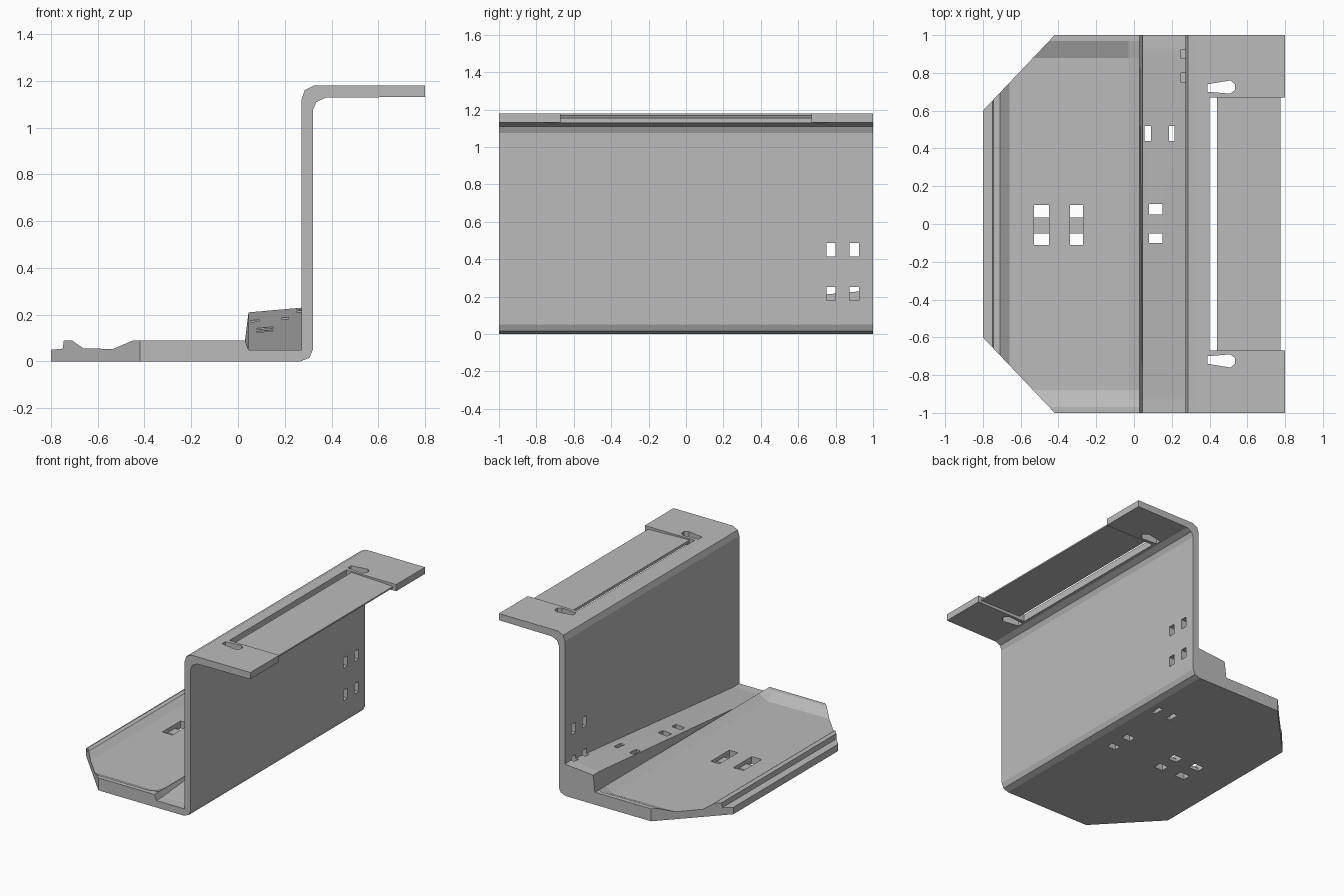
import bpy, bmesh
from mathutils import Vector

cube = bpy.data.objects.get("Cube")
if cube:
    bpy.data.objects.remove(cube, do_unlink=True)

grey = bpy.data.materials.new("plain grey")
grey.use_nodes = True
tone = (0.5, 0.5, 0.5, 1)
grey.diffuse_color = tone
grey.node_tree.nodes["Principled BSDF"].inputs["Base Color"].default_value = tone


def make_object(name, bm):
    bmesh.ops.recalc_face_normals(bm, faces=bm.faces)
    mesh = bpy.data.meshes.new(name)
    bm.to_mesh(mesh)
    bm.free()
    mesh.materials.append(grey)
    obj = bpy.data.objects.new(name, mesh)
    bpy.context.collection.objects.link(obj)
    return obj


def loft(rings):
    """Closed solid through rings with equal point counts."""
    bm = bmesh.new()
    loops = [[bm.verts.new(p) for p in ring] for ring in rings]
    for a, b in zip(loops, loops[1:]):
        for i in range(len(a)):
            j = (i + 1) % len(a)
            bm.faces.new((a[i], a[j], b[j], b[i]))
    bm.faces.new(loops[0])
    bm.faces.new(loops[-1])
    return bm


def prism(outline, z0, z1):
    return loft([[(x, y, z) for x, y in outline] for z in (z0, z1)])


def box(x0, x1, y0, y1, z0, z1):
    return prism([(x0, y0), (x1, y0), (x1, y1), (x0, y1)], z0, z1)


def section(y):
    """Bracket profile at y: tray, sloping wedge, wall and top flange."""
    t = min(max((abs(y) - 0.88) / 0.09, 0), 1)
    floor = 0.05 + 0.04 * t
    rise = min(max((y + 0.93) / 1.86, 0), 1)
    profile = [
        (-0.8, 0), (-0.8, 0.05), (-0.75, 0.055), (-0.745, 0.09), (-0.71, 0.09),
        (-0.66, floor + 0.005 * (1 - t)), (-0.03, floor), (0.03, 0.09),
        (0.045, 0.05 + 0.16 * rise), (0.272, 0.05 + 0.18 * rise),
        (0.272, 1.12), (0.285, 1.16), (0.325, 1.18),
        (0.8, 1.18), (0.8, 1.132), (0.375, 1.128), (0.335, 1.11), (0.32, 1.075),
        (0.32, 0.05), (0.305, 0.015), (0.265, 0)]
    return [(x, y, z) for x, z in profile]


# Main bracket body
bm = loft([section(y) for y in (-1, -0.97, -0.93, -0.88, 0.88, 0.93, 0.97, 1)])
# Slanted tray corners
for s in (-1, 1):
    cut = bmesh.ops.bisect_plane(
        bm, geom=bm.verts[:] + bm.edges[:] + bm.faces[:],
        plane_co=Vector((-0.42, s, 0)), plane_no=Vector((-0.4, s * 0.38, 0)),
        clear_outer=True)
    rim = [e for e in cut["geom_cut"] if isinstance(e, bmesh.types.BMEdge)]
    bmesh.ops.holes_fill(bm, edges=rim)
bmesh.ops.triangulate(bm, faces=[f for f in bm.faces if len(f.verts) > 4])
bracket = make_object("bracket", bm)

# Flange window, open on the outer side
cutters = [box(0.4, 0.9, -0.67, 0.67, 1.05, 1.3)]
# Keyhole slots in the flange
for s in (-1, 1):
    slot = [(0.39, 0.70), (0.51, 0.69), (0.535, 0.71), (0.535, 0.74),
            (0.51, 0.76), (0.39, 0.74)]
    cutters.append(prism([(x, s * y) for x, y in slot], 1.05, 1.3))
# Wall holes
for y in (0.775, 0.9):
    for z in (0.215, 0.45):
        cutters.append(box(0.25, 0.4, y - 0.025, y + 0.025, z - 0.037, z + 0.037))
# Tray slots, each with a low bridge across the middle
for x0, x1 in ((-0.53, -0.45), (-0.34, -0.27)):
    cutters.append(box(x0, x1, -0.11, 0.1, 0.025, 0.3))
    for y0, y1 in ((-0.11, -0.05), (0.035, 0.1)):
        cutters.append(box(x0, x1, y0, y1, -0.1, 0.3))
# Holes through the wedge
for x0, x1, y0, y1 in ((0.08, 0.15, 0.05, 0.105), (0.08, 0.15, -0.1, -0.05),
                       (0.055, 0.09, 0.44, 0.52), (0.185, 0.215, 0.44, 0.52)):
    cutters.append(box(x0, x1, y0, y1, -0.1, 0.4))

bpy.context.view_layer.objects.active = bracket
for cutter_mesh in cutters:
    cutter = make_object("cutter", cutter_mesh)
    cutter.hide_render = True
    mod = bracket.modifiers.new("cut", "BOOLEAN")
    mod.operation = "DIFFERENCE"
    mod.solver = "EXACT"
    mod.object = cutter
    bpy.ops.object.modifier_apply(modifier=mod.name)
    bpy.data.objects.remove(cutter, do_unlink=True)

# Thin sloping panel filling the flange window
make_object("flange_panel", loft([
    [(0.44, y, 1.172), (0.775, y, 1.16), (0.775, y, 1.15), (0.44, y, 1.152)]
    for y in (-0.675, 0.675)]))
